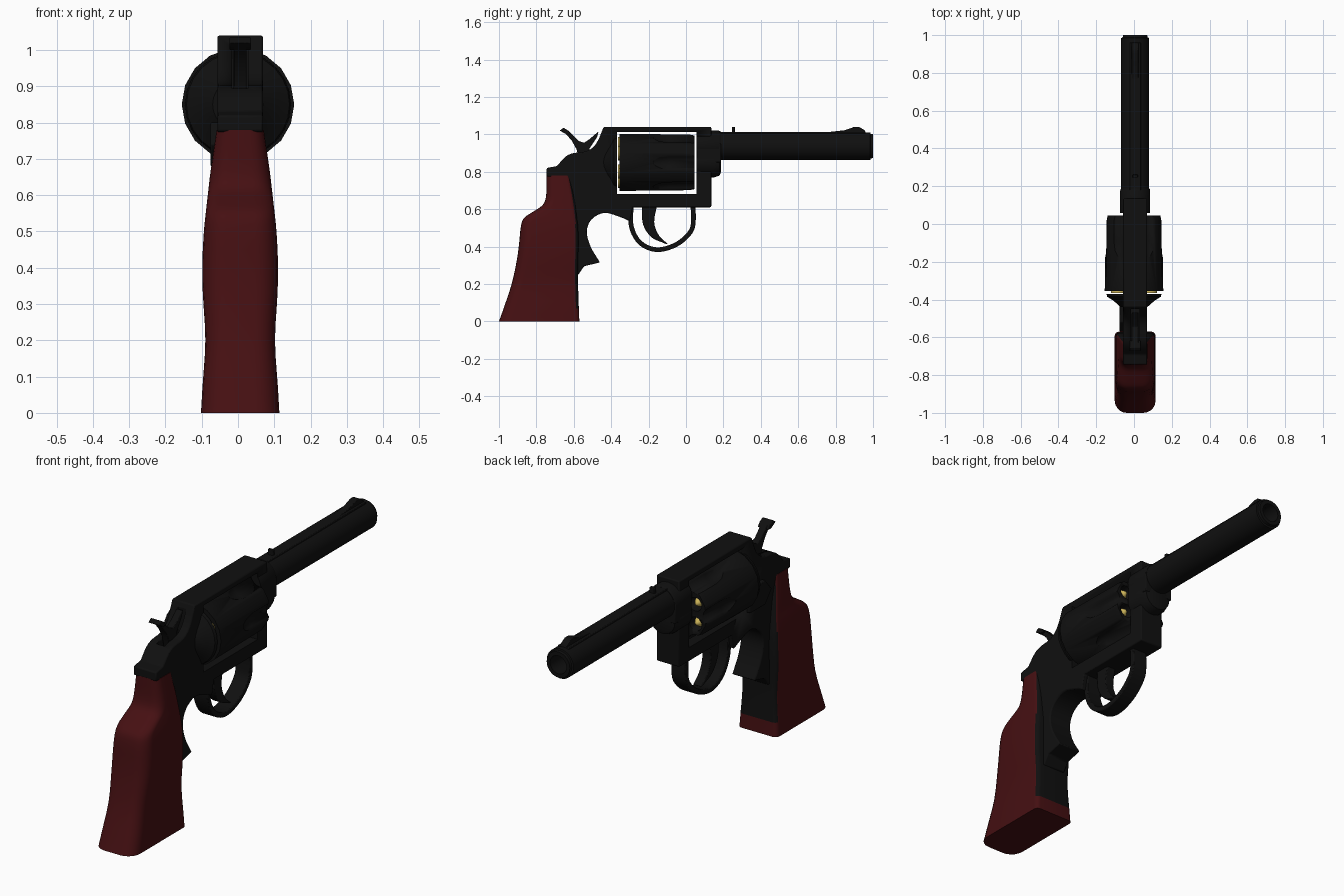
import bpy, bmesh, math
from mathutils import Vector

if "Cube" in bpy.data.objects:
    bpy.data.objects.remove(bpy.data.objects["Cube"])

CX = 0.006   # slight sideways offset of the frame


def material(name, rgb):
    m = bpy.data.materials.new(name)
    m.diffuse_color = (*rgb, 1)
    m.use_nodes = True
    m.node_tree.nodes["Principled BSDF"].inputs["Base Color"].default_value = m.diffuse_color
    return m


BLACK = material("gun_black", (0.005, 0.005, 0.005))
RED = material("dark_red_wood", (0.06, 0.005, 0.006))
BRASS = material("brass", (0.6, 0.45, 0.1))


def finish(name, bm, mat, smooth=30):
    bmesh.ops.recalc_face_normals(bm, faces=bm.faces)
    me = bpy.data.meshes.new(name)
    bm.to_mesh(me)
    bm.free()
    ob = bpy.data.objects.new(name, me)
    bpy.context.collection.objects.link(ob)
    me.materials.append(mat)
    select(ob)
    if smooth:
        bpy.ops.object.shade_smooth_by_angle(angle=math.radians(smooth))
    return ob


def select(ob):
    bpy.ops.object.select_all(action='DESELECT')
    ob.select_set(True)
    bpy.context.view_layer.objects.active = ob


def apply_mod(ob, kind, **settings):
    select(ob)
    m = ob.modifiers.new(kind, kind)
    for k, v in settings.items():
        setattr(m, k, v)
    bpy.ops.object.modifier_apply(modifier=m.name)


def cut(ob, cutter):
    apply_mod(ob, 'BOOLEAN', operation='DIFFERENCE', solver='EXACT', object=cutter)
    bpy.data.objects.remove(cutter)


def prism(name, pts, half, mat=BLACK, cx=CX, bevel=0.0):
    """Side profile (y, z) extruded across x."""
    bm = bmesh.new()
    f = bm.faces.new([bm.verts.new((cx - half, y, z)) for y, z in pts])
    r = bmesh.ops.extrude_face_region(bm, geom=[f])
    bmesh.ops.translate(bm, vec=(2 * half, 0, 0),
                        verts=[v for v in r['geom'] if isinstance(v, bmesh.types.BMVert)])
    ob = finish(name, bm, mat)
    if bevel:
        apply_mod(ob, 'BEVEL', width=bevel, segments=2, limit_method='ANGLE')
    return ob


def box(name, y0, y1, z0, z1, half, cx=CX, bevel=0.0):
    return prism(name, [(y0, z0), (y1, z0), (y1, z1), (y0, z1)], half, BLACK, cx, bevel)


def lathe(name, prof, x, z, segs, mat=BLACK):
    """Profile (y, radius) spun about an axis along y."""
    bm = bmesh.new()
    rings = []
    for y, r in prof:
        if r == 0:
            rings.append([bm.verts.new((x, y, z))] * segs)
        else:
            rings.append([bm.verts.new((x + r * math.cos(2 * math.pi * i / segs), y,
                                        z + r * math.sin(2 * math.pi * i / segs)))
                          for i in range(segs)])
    for a, b in zip(rings, rings[1:]):
        for i in range(segs):
            j = (i + 1) % segs
            bm.faces.new(list(dict.fromkeys([a[i], a[j], b[j], b[i]])))
    return finish(name, bm, mat)


def spline(pts, n=5):
    """Catmull-Rom curve through the points."""
    p = [Vector(q) for q in pts]
    p = [2 * p[0] - p[1]] + p + [2 * p[-1] - p[-2]]
    out = []
    for a, b, c, d in zip(p, p[1:], p[2:], p[3:]):
        for k in range(n):
            t = k / n
            out.append(0.5 * (2 * b + (c - a) * t + (2 * a - 5 * b + 4 * c - d) * t * t
                              + (3 * b - a - 3 * c + d) * t ** 3))
    return out + [p[-2]]


# Frame with finger arch, cylinder window and hammer slot
arch = spline([(-0.30, 0.535), (-0.345, 0.555), (-0.435, 0.58), (-0.505, 0.545),
               (-0.53, 0.48), (-0.51, 0.40), (-0.46, 0.315)], 4)
back = spline([(-0.69, 0.83), (-0.645, 0.88), (-0.60, 0.90), (-0.53, 0.91),
               (-0.48, 0.95), (-0.44, 1.04)], 3)
outline = ([(0.135, 1.04), (0.135, 0.61), (-0.285, 0.61)] + [tuple(p) for p in arch]
           + [(-0.545, 0.295), (-0.575, 0.25), (-0.66, 0.25), (-0.70, 0.77),
              (-0.745, 0.775), (-0.745, 0.82)] + [tuple(p) for p in back])
frame = prism("frame", outline, 0.063, bevel=0.006)
cut(frame, box("window_cutter", -0.37, 0.057, 0.68, 1.013, 0.3))
cut(frame, box("slot_cutter", -0.62, -0.45, 0.86, 1.1, 0.022))

# Recoil shield behind the cylinder
lathe("recoil_shield", [(-0.37, 0), (-0.37, 0.146), (-0.385, 0.142), (-0.405, 0.11),
                        (-0.44, 0.07), (-0.44, 0)], 0, 0.85, 24)

# Release latch on the left side
prism("release_latch", [(-0.40, 0.68), (-0.40, 0.80), (-0.52, 0.80), (-0.57, 0.74),
                        (-0.52, 0.68)], 0.012, cx=-0.064, bevel=0.004)

# Collar where the barrel and crane meet the frame
lathe("barrel_collar", [(0.057, 0), (0.057, 0.08), (0.175, 0.08), (0.187, 0.074), (0.187, 0)],
      CX, 0.94, 28)
lathe("crane", [(0.057, 0), (0.057, 0.08), (0.15, 0.08), (0.18, 0.07), (0.187, 0.05),
                (0.187, 0)], CX, 0.85, 28)
box("collar_block", 0.057, 0.187, 0.85, 0.95, 0.078, bevel=0.004)

# Barrel with open bore, top rib, sights
lathe("barrel", [(0.1, 0), (0.1, 0.074), (0.985, 0.074), (0.987, 0.066), (1.0, 0.064),
                 (1.0, 0.045), (0.8, 0.045), (0.8, 0)], CX, 0.937, 32)
box("barrel_rib", 0.15, 0.96, 0.98, 1.013, 0.03, bevel=0.003)
prism("front_sight", [(0.76, 1.0), (0.76, 1.012), (0.85, 1.022), (0.90, 1.04), (0.925, 1.04),
                      (0.955, 1.022), (0.965, 1.0)], 0.018, bevel=0.003)
box("barrel_post", 0.245, 0.261, 1.0, 1.04, 0.014, bevel=0.003)

# Fluted cylinder with six chambers
cyl = lathe("cylinder", [(-0.355, 0), (-0.355, 0.155), (0.02, 0.151), (0.046, 0.145),
                         (0.046, 0)], 0, 0.85, 18)
for i in range(6):
    a = math.radians(60 * i)
    b = a + math.radians(30)
    fx, fz = 0.176 * math.cos(a), 0.85 + 0.176 * math.sin(a)
    bx, bz = 0.098 * math.cos(b), 0.85 + 0.098 * math.sin(b)
    cut(cyl, lathe("flute_cutter", [(-0.19, 0), (-0.175, 0.026), (-0.14, 0.042), (-0.09, 0.05),
                                    (0.1, 0.05), (0.1, 0)], fx, fz, 20))
    cut(cyl, lathe("chamber_cutter", [(-0.06, 0), (-0.06, 0.034), (0.1, 0.034), (0.1, 0)],
                   bx, bz, 16))
    lathe("bullet", [(-0.065, 0), (-0.065, 0.03), (-0.01, 0.03), (0.02, 0.022), (0.038, 0.01),
                     (0.043, 0)], bx, bz, 12, BRASS)
    lathe("cartridge_rim", [(-0.364, 0), (-0.364, 0.038), (-0.35, 0.038), (-0.35, 0)],
          bx, bz, 16, BRASS)

# Hammer with thumb spur
prism("hammer", [(-0.675, 1.02), (-0.655, 1.035), (-0.63, 1.02), (-0.60, 0.99), (-0.575, 0.965),
                 (-0.545, 0.955), (-0.515, 0.975), (-0.468, 1.015), (-0.475, 0.985),
                 (-0.515, 0.925), (-0.52, 0.86), (-0.57, 0.86), (-0.585, 0.92), (-0.61, 0.965),
                 (-0.64, 1.0)], 0.018, bevel=0.003)
prism("hammer_spur", [(-0.675, 1.02), (-0.655, 1.035), (-0.63, 1.02), (-0.615, 1.0),
                      (-0.64, 1.0)], 0.03, bevel=0.003)

# Trigger
front = spline([(-0.155, 0.62), (-0.17, 0.53), (-0.145, 0.46), (-0.095, 0.412)], 4)
rear = spline([(-0.11, 0.415), (-0.185, 0.45), (-0.23, 0.52), (-0.235, 0.62)], 4)
prism("trigger", [tuple(p) for p in front + rear], 0.024, bevel=0.004)

# Trigger guard: a band of even thickness along a curve
path = spline([(-0.292, 0.63), (-0.293, 0.51), (-0.245, 0.42), (-0.155, 0.383), (-0.05, 0.412),
               (0.025, 0.48), (0.04, 0.55), (0.035, 0.63)], 5)
inner, outer = [], []
for i, p in enumerate(path):
    d = (path[min(i + 1, len(path) - 1)] - path[max(i - 1, 0)]).normalized()
    n = Vector((-d.y, d.x)) * 0.0125
    inner.append(tuple(p + n))
    outer.append(tuple(p - n))
prism("trigger_guard", inner + outer[::-1], 0.04, bevel=0.004)

# Grip: rounded sections lofted upward (z, back y, front y, half width)
rows = [(0.0, -1.0, -0.57, 0.108), (0.07, -0.975, -0.573, 0.104), (0.2, -0.932, -0.577, 0.096),
        (0.33, -0.904, -0.577, 0.103), (0.42, -0.892, -0.575, 0.104), (0.5, -0.884, -0.577, 0.1),
        (0.55, -0.868, -0.583, 0.095), (0.585, -0.82, -0.587, 0.091),
        (0.62, -0.768, -0.592, 0.087), (0.67, -0.748, -0.6, 0.081), (0.78, -0.745, -0.62, 0.065)]
bm = bmesh.new()
rings = []
for z, yb, yf, w in spline(rows, 3):
    ring = []
    for sx, sy, r, a0 in ((1, 1, 0.022, 0), (-1, 1, 0.022, 90),
                          (-1, -1, 0.6 * w, 180), (1, -1, 0.6 * w, 270)):
        cy = yf - r if sy > 0 else yb + r
        for k in range(6):
            a = math.radians(a0 + 18 * k)
            ring.append(bm.verts.new((CX + sx * (w - r) + r * math.cos(a),
                                      cy + r * math.sin(a), z)))
    rings.append(ring)
for a, b in zip(rings, rings[1:]):
    for i in range(len(a)):
        j = (i + 1) % len(a)
        bm.faces.new((a[i], a[j], b[j], b[i]))
bm.faces.new(rings[0])
bm.faces.new(rings[-1])
grip = finish("grip", bm, RED, 40)

# Black front strap: forward-facing grip faces above the foot
grip.data.materials.append(BLACK)
for f in grip.data.polygons:
    if f.normal.y > 0.45 and f.center.z > 0.07:
        f.material_index = 1
